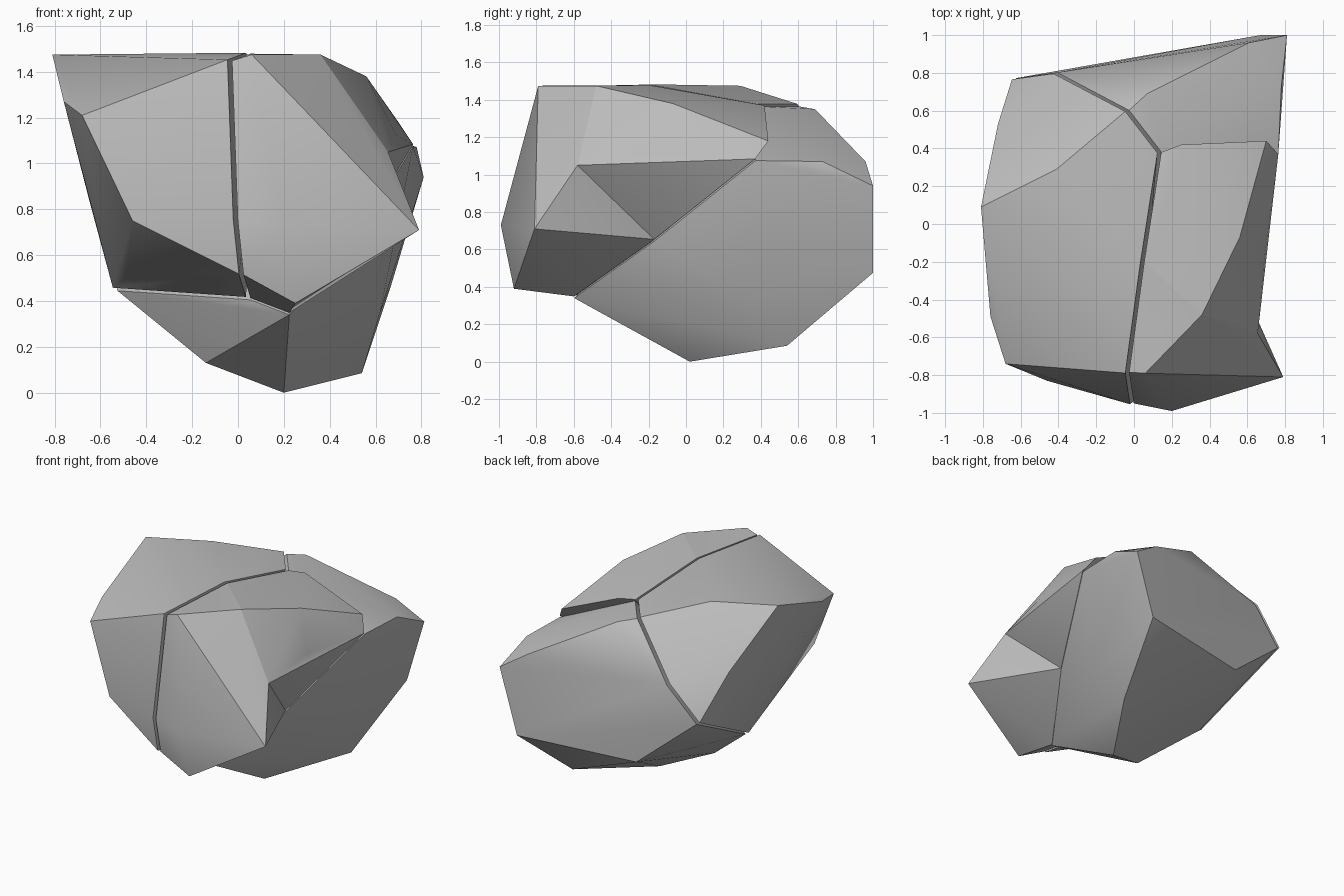
import bpy, bmesh, math
from mathutils import Vector

if "Cube" in bpy.data.objects:
    bpy.data.objects.remove(bpy.data.objects["Cube"])

# One plain stone colour
stone = bpy.data.materials.new("grey_stone")
stone.diffuse_color = (0.5, 0.5, 0.5, 1)
stone.use_nodes = True
stone.node_tree.nodes["Principled BSDF"].inputs["Base Color"].default_value = stone.diffuse_color

# Corner points shared along the cracks between the chunks
seam = {
    "front_top": (-.03, -.785, 1.445), "front_mid": (-.005, -.95, .75),
    "front_low": (.02, -.93, .51), "under": (.05, -.45, .41),
    "under_right": (.22, -.6, .345), "ridge": (.05, -.2, 1.475),
    "top_bend": (.14, .38, 1.37), "top_back": (-.03, .60, 1.37),
    "back_high": (-.41, .80, 1.06), "back_left": (-.63, .77, .82),
    "left_low": (-.53, .06, .45), "side_low": (.50, -.17, .65),
    "side_high": (.76, .37, 1.08),
}


def chunk(name, seams, corners, shift=(0, 0, 0)):
    """Convex faceted stone chunk; seam corners are pulled back to open the crack."""
    bm = bmesh.new()
    for key in seams.split():
        bm.verts.new(Vector(seam[key]) + Vector(shift))
    for p in corners:
        bm.verts.new(p)
    res = bmesh.ops.convex_hull(bm, input=bm.verts[:])
    junk = {g for g in res["geom_interior"] + res["geom_unused"]
            if isinstance(g, bmesh.types.BMVert)}
    bmesh.ops.delete(bm, geom=list(junk), context="VERTS")
    bmesh.ops.recalc_face_normals(bm, faces=bm.faces[:])
    mesh = bpy.data.meshes.new(name)
    bm.to_mesh(mesh)
    bm.free()
    mesh.materials.append(stone)
    ob = bpy.data.objects.new(name, mesh)
    bpy.context.collection.objects.link(ob)
    bpy.ops.object.select_all(action="DESELECT")
    ob.select_set(True)
    bpy.context.view_layer.objects.active = ob
    bpy.ops.object.shade_smooth_by_angle(angle=math.radians(30))
    return ob


# Left chunk: broad top, left flank and half of the front
chunk("left_chunk",
      "front_top front_mid front_low under ridge top_bend top_back "
      "back_high back_left left_low",
      [(-.68, -.74, 1.21), (-.46, -.83, .75), (-.49, -.17, .50),
       (-.76, -.49, 1.27), (-.81, .09, 1.475), (-.41, .29, 1.475),
       (-.72, .53, 1.13)],
      shift=(-.016, -.004, .008))

# Front right chunk: bulging front with the pointed overhang
chunk("front_right_chunk",
      "front_top front_mid front_low under under_right ridge side_low",
      [(.06, -.79, 1.475), (.36, -.48, 1.475), (.79, -.81, .71),
       (.655, -.58, 1.05), (.20, -.99, .73), (.25, -.92, .39)],
      shift=(.004, 0, .004))

# Right shoulder chunk: ledge above the side hollow
chunk("right_shoulder_chunk",
      "ridge top_bend under side_low side_high",
      [(.36, -.48, 1.475), (.56, -.07, 1.38), (.70, .44, 1.18),
       (.25, .42, 1.37), (.655, -.58, 1.05), (.69, -.18, 1.125)],
      shift=(.004, 0, .004))

# Base chunk: underside, back and right rear
chunk("base_chunk",
      "under under_right top_bend top_back back_high back_left "
      "left_low side_low side_high",
      [(.07, .69, 1.35), (.61, .96, 1.07), (.81, 1.0, .94),
       (.78, .73, 1.07), (.67, 1.0, .475), (.54, .54, .085),
       (.62, .30, .35), (.20, .02, 0), (-.14, -.13, .13),
       (.20, -.48, .33), (.10, -.34, .22), (-.19, .845, .45)],
      shift=(.004, .002, -.005))
